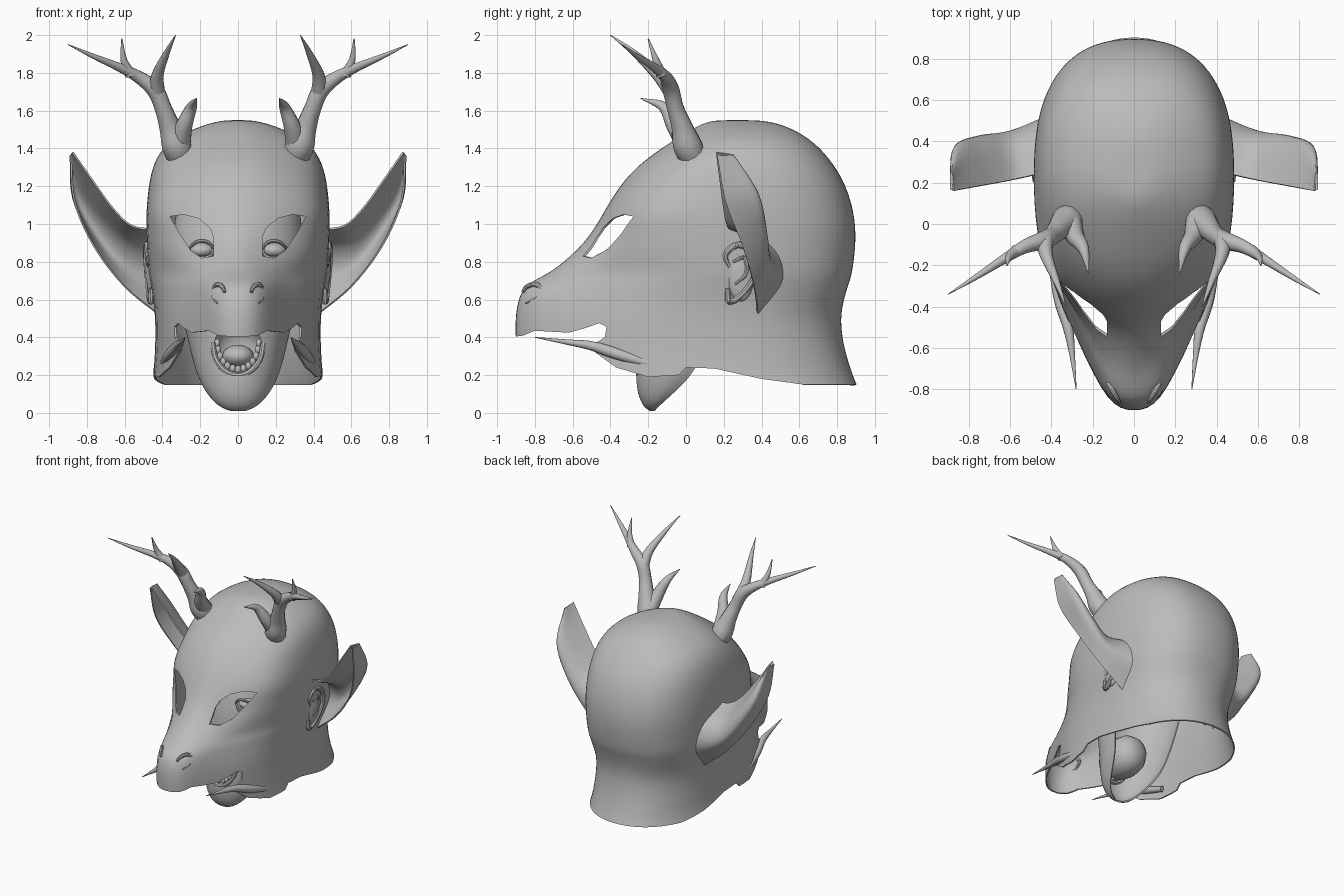
import bpy, bmesh, math
from mathutils import Vector

old = bpy.data.objects.get("Cube")
if old:
    bpy.data.objects.remove(old, do_unlink=True)

grey = bpy.data.materials.new("plain grey")
grey.use_nodes = True
grey.diffuse_color = (0.5, 0.5, 0.5, 1)
grey.node_tree.nodes["Principled BSDF"].inputs["Base Color"].default_value = (0.5, 0.5, 0.5, 1)


def finish(name, bm):
    bmesh.ops.recalc_face_normals(bm, faces=bm.faces)
    mesh = bpy.data.meshes.new(name)
    bm.to_mesh(mesh)
    bm.free()
    mesh.materials.append(grey)
    ob = bpy.data.objects.new(name, mesh)
    bpy.context.collection.objects.link(ob)
    return ob


def loft(name, rings, closed=True, caps=(False, False)):
    bm = bmesh.new()
    rows = [[bm.verts.new(p) for p in ring] for ring in rings]
    n = len(rows[0])
    for a, b in zip(rows, rows[1:]):
        for i in range(n if closed else n - 1):
            j = (i + 1) % n
            bm.faces.new((a[i], a[j], b[j], b[i]))
    for row, cap in zip((rows[0], rows[-1]), caps):
        if cap:
            bm.faces.new(row)
    return finish(name, bm)


def modify(ob, kind, **settings):
    mod = ob.modifiers.new(kind.lower(), kind)
    for key, value in settings.items():
        setattr(mod, key, value)
    bpy.ops.object.select_all(action="DESELECT")
    bpy.context.view_layer.objects.active = ob
    ob.select_set(True)
    bpy.ops.object.modifier_apply(modifier=mod.name)


def smooth(ob, angle=40):
    bpy.ops.object.select_all(action="DESELECT")
    bpy.context.view_layer.objects.active = ob
    ob.select_set(True)
    bpy.ops.object.shade_smooth_by_angle(angle=math.radians(angle))


def curve_points(pts, steps=5):
    """Catmull-Rom samples through points of any dimension."""
    pts = [Vector(p) for p in pts]
    ext = [pts[0] * 2 - pts[1]] + pts + [pts[-1] * 2 - pts[-2]]
    out = []
    for a, b, c, d in zip(ext, ext[1:], ext[2:], ext[3:]):
        for k in range(steps):
            t = k / steps
            out.append(b + (c - a) * t / 2 + (a * 2 - b * 5 + c * 4 - d) * t * t / 2
                       + (b * 3 - a - c * 3 + d) * t ** 3 / 2)
    return out + [pts[-1]]


def tube(name, pts, sides=12):
    """Tapered round sweep; each point is x, y, z, radius."""
    path = curve_points(pts)
    rings = []
    for i, p in enumerate(path):
        tan = (path[min(i + 1, len(path) - 1)] - path[max(i - 1, 0)]).to_3d().normalized()
        u = tan.cross(Vector((0.3, 1, 0.2))).normalized()
        v = tan.cross(u)
        r = max(p[3], 0.002)
        rings.append([p.to_3d() + (u * math.cos(a) + v * math.sin(a)) * r
                      for a in (math.tau * k / sides for k in range(sides))])
    ob = loft(name, rings, caps=(True, True))
    smooth(ob)
    return ob


def ball(name, loc, scale):
    bm = bmesh.new()
    bmesh.ops.create_uvsphere(bm, u_segments=20, v_segments=12, radius=1)
    for v in bm.verts:
        v.co = Vector(loc) + v.co * Vector(scale)
    ob = finish(name, bm)
    smooth(ob)
    return ob


def cut(ob, pts, axis, lo, hi):
    """Cut a prism out of ob; the outline lies across the given axis."""
    place = (lambda p, d: (d, p[0], p[1])) if axis == "x" else (lambda p, d: (p[0], d, p[1]))
    cutter = loft("cutter", [[place(p, d) for p in pts] for d in (lo, hi)], caps=(True, True))
    cutter.hide_render = True
    modify(ob, "BOOLEAN", operation="DIFFERENCE", solver="EXACT", object=cutter)
    bpy.data.objects.remove(cutter, do_unlink=True)


# Hood: height, back, side width, cheek width, muzzle width, tip width, front
hood_rows = [
    (.15, .91, .465, .45, .29, .12, -.88), (.21, .885, .45, .445, .29, .12, -.89),
    (.35, .84, .44, .435, .28, .12, -.91), (.5, .82, .44, .435, .27, .13, -.915),
    (.62, .845, .455, .44, .235, .14, -.895), (.69, .87, .47, .45, .235, .125, -.845),
    (.74, .885, .48, .455, .27, .1, -.725), (.85, .9, .485, .47, .36, .11, -.615),
    (.95, .905, .49, .475, .395, .16, -.525), (1.06, .895, .49, .48, .43, .22, -.46),
    (1.2, .855, .48, .455, .38, .2, -.375), (1.32, .785, .455, .43, .33, .14, -.25),
    (1.43, .69, .39, .35, .26, .1, -.09), (1.51, .56, .23, .2, .16, .06, .04),
    (1.545, .44, .11, .1, .08, .03, .12), (1.55, .34, .04, .035, .03, .01, .2)]
rings = []
for z, back, w, w1, w2, w3, front in hood_rows:
    power = 0.82 if z > .6 else 0.92
    tip = .9 if .8 < z < 1.25 else .975
    half = [(w * math.sin(a) ** power, .25 + (back - .25) * max(math.cos(a), 0) ** power)
            for a in (math.radians(15 * k) for k in range(7))]
    half += [(x, .25 + (front - .25) * f) for x, f in ((w1, .4), (w2, .7), (w3, tip))]
    half.append((0, front))
    rings.append([(x, y, z) for x, y in half] + [(-x, y, z) for x, y in half[-2:0:-1]])
hood = loft("hood", rings, caps=(False, True))
modify(hood, "SUBSURF", levels=2)
modify(hood, "SOLIDIFY", thickness=.01, offset=-1)

# Rim, lip line, mouth opening and eye holes
rim = [(.62, .1), (.62, .15), (.4, .18), (.15, .235), (0, .24), (-.04, .2), (-.2, .19),
       (-.37, .24), (-.5, .335), (-.47, .375), (-.43, .4), (-.42, .455), (-.46, .475),
       (-.53, .45), (-.62, .425), (-.72, .43), (-.8, .435), (-.86, .41), (-1, .39), (-1, .1)]
cut(hood, rim, "x", -1, 1)
cut(hood, [(-.26, .1), (.26, .1), (.25, .42), (-.25, .42)], "y", -.84, -.1)
eye = [(.36, 1.04), (.29, 1.05), (.21, 1.03), (.15, .98), (.13, .93),
       (.13, .83), (.19, .82), (.25, .86), (.31, .95)]
for s in (1, -1):
    cut(hood, [(x * s, z) for x, z in eye], "y", -1, -.1)
smooth(hood)

# Wearer's face inside the hood: height, centre, half width, depth
face_rows = [(.01, -.17, .04, .02), (.03, -.165, .1, .06), (.1, -.11, .17, .15),
             (.22, -.01, .23, .26), (.4, .03, .27, .28), (.6, .05, .32, .3),
             (.85, .08, .36, .31), (1.1, .14, .33, .28), (1.2, .16, .28, .24)]
face = loft("inner_face", [[(rx * math.sin(a), cy - ry * math.cos(a), z)
                            for a in (math.radians(15 * k) for k in range(-7, 8))]
                           for z, cy, rx, ry in face_rows], closed=False)
modify(face, "SUBSURF", levels=2)
modify(face, "SOLIDIFY", thickness=.01, offset=-1)
mouth = [(math.cos(a), math.sin(a)) for a in (math.tau * k / 24 for k in range(24))]
cut(face, [(.13 * x, .34 + .14 * z) for x, z in mouth], "y", -.5, -.05)
smooth(face)

# Mouth lining, lower lip, teeth and tongue
lining = loft("mouth_lining", [[(.13 * r * x, y, .34 + .14 * r * z) for x, z in mouth]
                               for y, r in ((-.2, 1), (-.12, 1.1), (-.03, 1), (.03, .7), (.05, .3))],
              caps=(False, True))
smooth(lining)
arc = [math.radians(180 + 15 * k) for k in range(13)]
tube("lower_lip", [(.135 * math.cos(a), -.2 + .05 * math.sin(a), .37 + .17 * math.sin(a), .015)
                   for a in arc[::2]], 8)
for i, a in enumerate(arc):
    ball(f"tooth_{i + 1}", (.11 * math.cos(a), -.18 + .05 * math.sin(a), .37 + .14 * math.sin(a)),
         (.016, .016, .022))
ball("tongue", (0, -.08, .3), (.085, .1, .06))

for s, side in ((1, "left"), (-1, "right")):
    def swept(part, pts, sides=12):
        tube(f"{side}_{part}", [(x * s, y, z, r) for x, y, z, r in pts], sides)

    # Antlers
    swept("antler_beam", [(.28, .07, 1.3, .06), (.325, .01, 1.41, .078), (.36, -.02, 1.51, .058),
                          (.395, -.055, 1.61, .046), (.44, -.08, 1.71, .045),
                          (.53, -.11, 1.78, .033), (.63, -.17, 1.83, .023),
                          (.77, -.26, 1.89, .013), (.9, -.34, 1.95, .002)])
    swept("antler_inner_tine", [(.43, -.07, 1.69, .045), (.425, -.15, 1.79, .032),
                                (.375, -.28, 1.91, .016), (.33, -.4, 2, .002)])
    swept("antler_upper_tine", [(.57, -.13, 1.79, .03), (.605, -.16, 1.87, .018),
                                (.615, -.2, 1.98, .003)])
    swept("antler_spur", [(.31, .01, 1.42, .06), (.285, -.06, 1.52, .045),
                          (.245, -.12, 1.62, .028), (.22, -.24, 1.665, .002)])

    # Tusk at the end of each cheek flap
    swept("jaw_tusk", [(.4, -.16, .25, .02), (.36, -.36, .31, .03), (.32, -.5, .355, .025),
                       (.3, -.63, .375, .014), (.28, -.8, .4, .002)])

    # Nostril rim
    swept("nostril_rim", [(.07, -.865, .64, .008), (.085, -.84, .67, .012),
                          (.11, -.795, .68, .014), (.13, -.765, .65, .012),
                          (.132, -.795, .61, .01), (.11, -.85, .58, .005)], 8)

    # Leaf-shaped ear: a rounded trough between upper edge, back and lower edge
    upper = [(.43, .25, .97), (.56, .22, .99), (.66, .2, 1.08), (.77, .18, 1.23), (.875, .16, 1.38)]
    spine = [(.4, .5, .79), (.59, .42, .84), (.735, .4, .98), (.85, .36, 1.16), (.885, .24, 1.365)]
    lower = [(.42, .38, .52), (.6, .36, .67), (.76, .3, .88), (.865, .21, 1.12), (.885, .165, 1.365)]
    profiles = []
    for u, m, l in zip(*([Vector((x * s, y, z)) for x, y, z in e] for e in (upper, spine, lower))):
        bulge = (u - l) * .2
        profiles.append((u, m + bulge, m - bulge, l))
    edges = [curve_points(e) for e in zip(*profiles)]
    ear = loft(f"{side}_animal_ear", [curve_points(p, 5) for p in zip(*edges)], closed=False)
    modify(ear, "SOLIDIFY", thickness=.01, offset=0)
    smooth(ear)

    # Wearer's ear in the base of the animal ear
    ball(f"{side}_ear_bowl", (.45 * s, .29, .74), (.035, .075, .15))
    swept("ear_helix", [(.465, .23, .77, .012), (.475, .21, .84, .016), (.48, .28, .89, .018),
                        (.485, .36, .84, .018), (.48, .365, .73, .016), (.47, .3, .63, .016),
                        (.46, .23, .59, .018), (.46, .22, .66, .012)], 8)
    swept("ear_fold", [(.475, .25, .8, .008), (.48, .31, .82, .012), (.48, .32, .74, .012),
                       (.475, .26, .68, .008)], 8)

    # Wearer's eye and lids
    ball(f"{side}_eyeball", (.19 * s, -.15, .86), (.065, .06, .04))
    for part, rise in (("upper_lid", .045), ("lower_lid", -.035)):
        swept(part, [(.12, -.2, .86, .006), (.16, -.215, .86 + rise, .01),
                     (.22, -.205, .86 + rise, .01), (.27, -.16, .86, .006)], 8)
